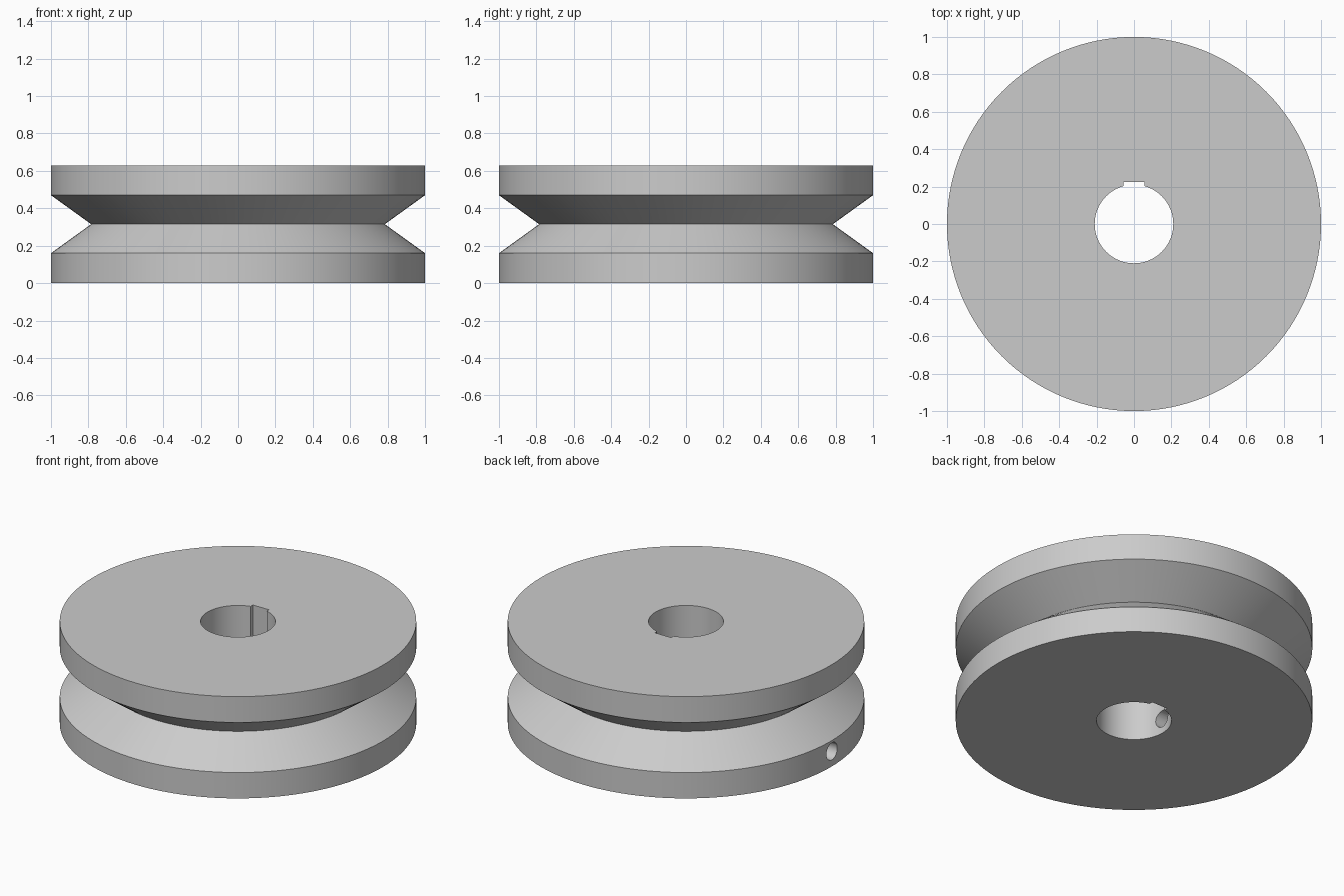
import bpy
import bmesh
from math import pi, radians
from mathutils import Matrix

SEGMENTS = 128
HEIGHT = 0.63
BORE = 0.21

cube = bpy.data.objects.get("Cube")
if cube:
    bpy.data.objects.remove(cube, do_unlink=True)

# Plain grey metal
metal = bpy.data.materials.new("grey_metal")
metal.use_nodes = True
grey = (0.6, 0.6, 0.6, 1)
metal.diffuse_color = grey
metal.node_tree.nodes["Principled BSDF"].inputs["Base Color"].default_value = grey


def make_object(name, bm):
    bmesh.ops.recalc_face_normals(bm, faces=bm.faces)
    mesh = bpy.data.meshes.new(name)
    bm.to_mesh(mesh)
    bm.free()
    mesh.materials.append(metal)
    obj = bpy.data.objects.new(name, mesh)
    bpy.context.collection.objects.link(obj)
    return obj


def cut(target, cutter):
    """Subtract a cutter, then remove it."""
    mod = target.modifiers.new("cut", 'BOOLEAN')
    mod.operation = 'DIFFERENCE'
    mod.solver = 'EXACT'
    mod.object = cutter
    cutter.hide_render = True
    bpy.context.view_layer.objects.active = target
    bpy.ops.object.modifier_apply(modifier=mod.name)
    bpy.data.objects.remove(cutter, do_unlink=True)


# Wheel: closed profile with V groove and bore, revolved about z
profile = [(BORE, 0), (1, 0), (1, 0.16), (0.785, HEIGHT / 2),
           (1, HEIGHT - 0.16), (1, HEIGHT), (BORE, HEIGHT)]
bm = bmesh.new()
verts = [bm.verts.new((r, 0, z)) for r, z in profile]
edges = [bm.edges.new((v, verts[(i + 1) % len(verts)])) for i, v in enumerate(verts)]
bmesh.ops.spin(bm, geom=verts + edges, cent=(0, 0, 0), axis=(0, 0, 1),
               angle=2 * pi, steps=SEGMENTS, use_merge=True)
bmesh.ops.remove_doubles(bm, verts=bm.verts, dist=0.0001)
wheel = make_object("pulley_wheel", bm)

# Keyway: square slot along the back of the bore
bm = bmesh.new()
bmesh.ops.create_cube(bm, size=1, matrix=Matrix.Translation((0, 0.1625, HEIGHT / 2))
                      @ Matrix.Diagonal((0.11, 0.125, 1, 1)))
cut(wheel, make_object("keyway_cutter", bm))

# Set screw hole: from the lower rim into the bore on the -x side
bm = bmesh.new()
bmesh.ops.create_cone(bm, cap_ends=True, segments=32, radius1=0.053, radius2=0.053,
                      depth=1, matrix=Matrix.Translation((-0.6, 0, 0.093))
                      @ Matrix.Rotation(radians(90), 4, 'Y'))
cut(wheel, make_object("set_screw_cutter", bm))

# Smooth round walls, sharp rims
bpy.ops.object.select_all(action='DESELECT')
wheel.select_set(True)
bpy.context.view_layer.objects.active = wheel
bpy.ops.object.shade_smooth_by_angle(angle=radians(25))
